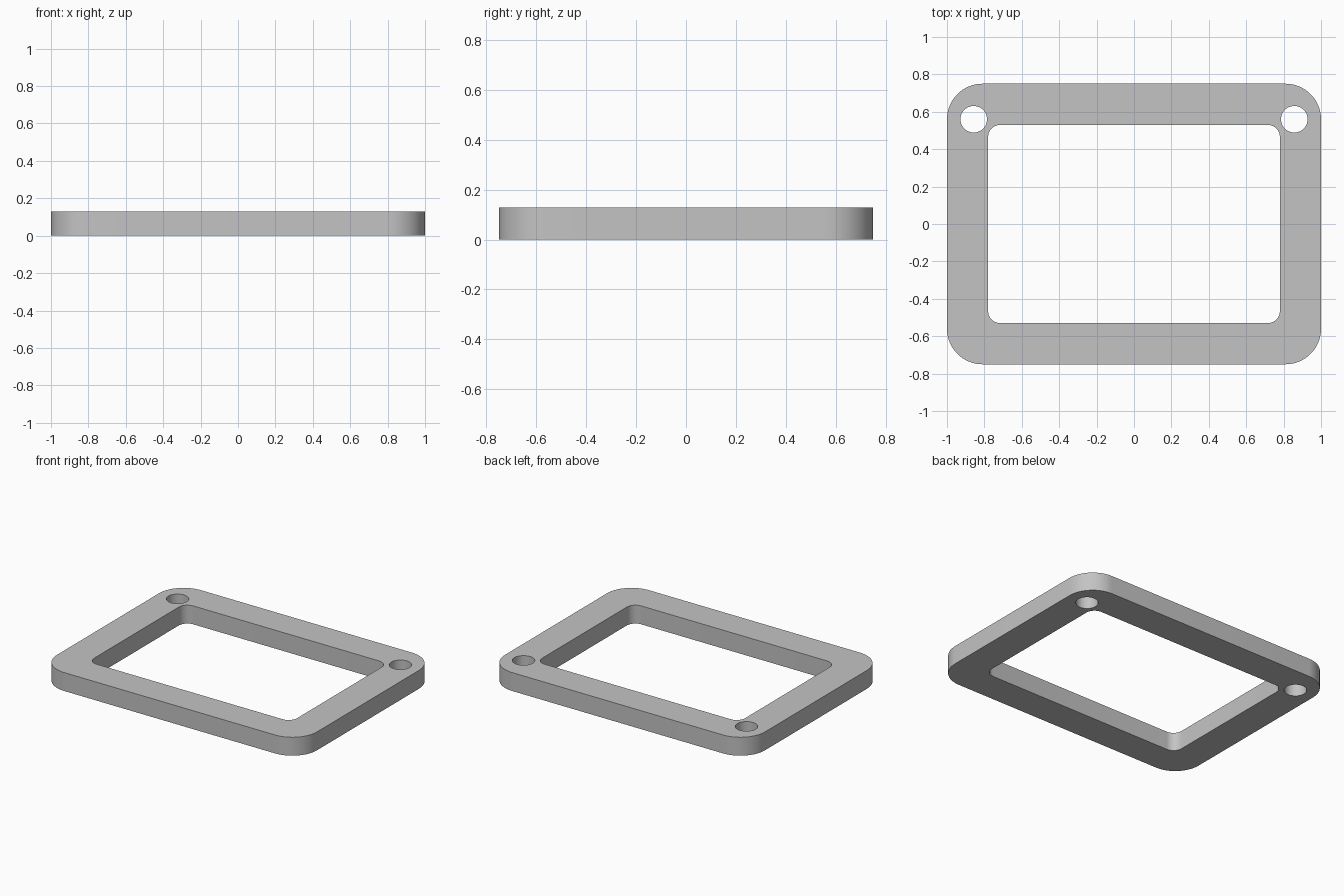
import bpy
import bmesh
from math import sin, cos, pi, radians

cube = bpy.data.objects.get("Cube")
if cube:
    bpy.data.objects.remove(cube, do_unlink=True)

HEIGHT = 0.128


def rounded_rect(half_x, half_y, radius, steps=16):
    """Outline of a rectangle with rounded corners."""
    points = []
    for corner, (sx, sy) in enumerate([(1, 1), (-1, 1), (-1, -1), (1, -1)]):
        cx, cy = sx * (half_x - radius), sy * (half_y - radius)
        for i in range(steps + 1):
            a = (corner + i / steps) * pi / 2
            points.append((cx + radius * cos(a), cy + radius * sin(a)))
    return points


def circle(cx, cy, radius, steps=48):
    return [(cx + radius * cos(2 * pi * i / steps),
             cy + radius * sin(2 * pi * i / steps)) for i in range(steps)]


def add_loop(bm, points):
    verts = [bm.verts.new((x, y, 0)) for x, y in points]
    for a, b in zip(verts, verts[1:] + verts[:1]):
        bm.edges.new((a, b))


# Flat profile: outer edge, window opening and two holes at the back corners
bm = bmesh.new()
add_loop(bm, rounded_rect(1.0, 0.75, 0.19))
add_loop(bm, rounded_rect(0.78, 0.53, 0.065, 10))
for side in (-1, 1):
    add_loop(bm, circle(side * 0.857, 0.56, 0.071))
bmesh.ops.triangle_fill(bm, edges=bm.edges[:], use_beauty=True, normal=(0, 0, 1))

# Thickness
ext = bmesh.ops.extrude_face_region(bm, geom=bm.faces[:])
top = [v for v in ext["geom"] if isinstance(v, bmesh.types.BMVert)]
bmesh.ops.translate(bm, verts=top, vec=(0, 0, HEIGHT))
bmesh.ops.recalc_face_normals(bm, faces=bm.faces[:])

mesh = bpy.data.meshes.new("frame_plate")
bm.to_mesh(mesh)
bm.free()
frame = bpy.data.objects.new("frame_plate", mesh)
bpy.context.collection.objects.link(frame)

# Plain grey finish
grey = bpy.data.materials.new("plain_grey")
grey.use_nodes = True
colour = (0.55, 0.55, 0.55, 1)
grey.diffuse_color = colour
grey.node_tree.nodes["Principled BSDF"].inputs["Base Color"].default_value = colour
mesh.materials.append(grey)

# Smooth round walls, crisp rims
bpy.ops.object.select_all(action="DESELECT")
frame.select_set(True)
bpy.context.view_layer.objects.active = frame
bpy.ops.object.shade_smooth_by_angle(angle=radians(30))
